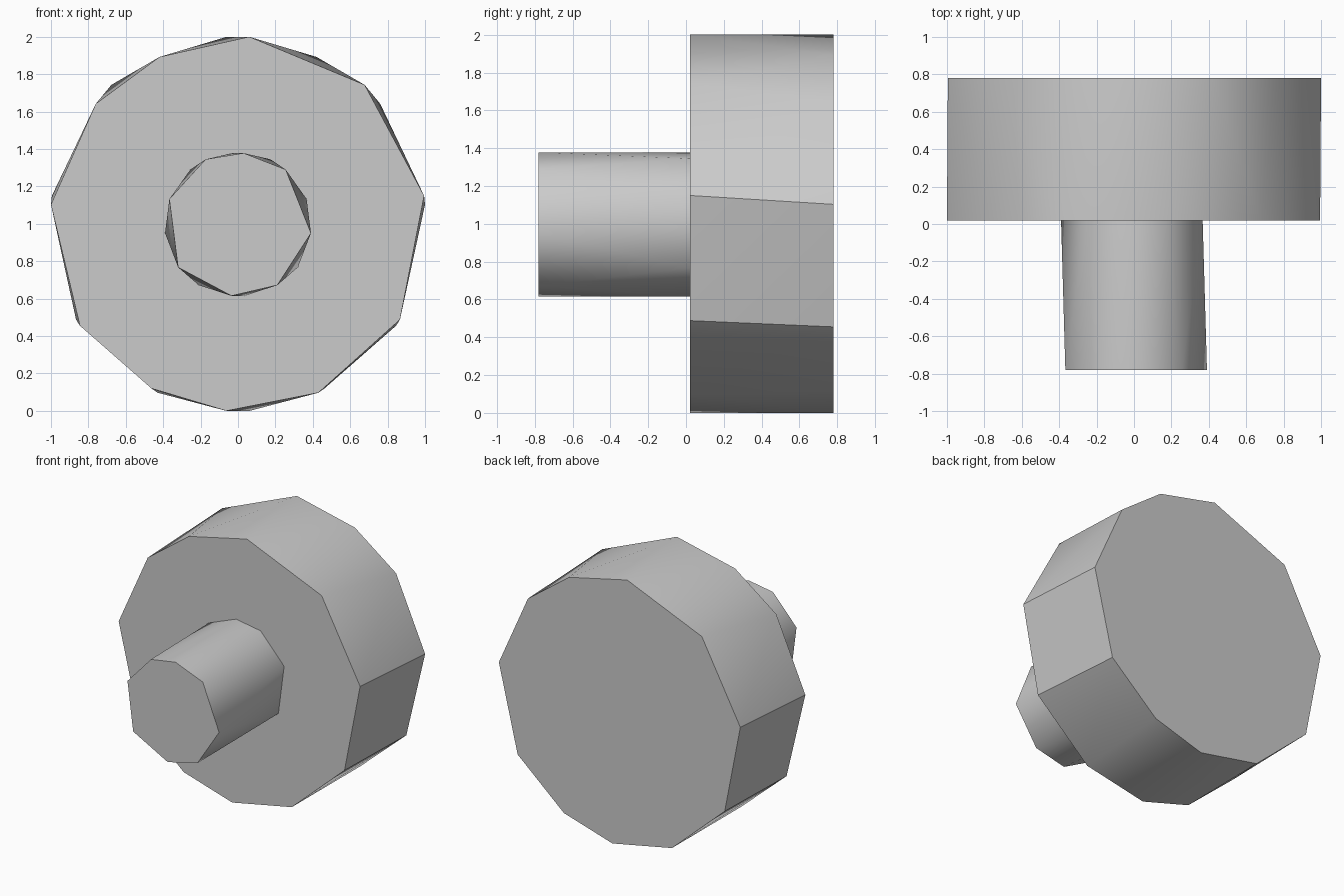
import bpy
import bmesh
import math

cube = bpy.data.objects.get("Cube")
if cube:
    bpy.data.objects.remove(cube, do_unlink=True)

grey = bpy.data.materials.new("plain grey")
grey.use_nodes = True
colour = (0.6, 0.6, 0.6, 1.0)
grey.diffuse_color = colour
grey.node_tree.nodes["Principled BSDF"].inputs["Base Color"].default_value = colour


def faceted_drum(name, outline, y_front, y_back):
    """Hull between an uneven outline and its mirror image at the back."""
    bm = bmesh.new()
    for x, z in outline:
        bm.verts.new((x, y_front, z))
        bm.verts.new((-x, y_back, z))
    bmesh.ops.convex_hull(bm, input=bm.verts[:])
    # Merge the flat end caps into single faces
    bmesh.ops.dissolve_limit(bm, angle_limit=math.radians(0.3),
                             verts=bm.verts[:], edges=bm.edges[:])
    bmesh.ops.recalc_face_normals(bm, faces=bm.faces[:])
    mesh = bpy.data.meshes.new(name)
    bm.to_mesh(mesh)
    bm.free()
    mesh.materials.append(grey)
    obj = bpy.data.objects.new(name, mesh)
    bpy.context.collection.objects.link(obj)
    bpy.ops.object.select_all(action='DESELECT')
    obj.select_set(True)
    bpy.context.view_layer.objects.active = obj
    bpy.ops.object.shade_smooth_by_angle(angle=math.radians(30))
    return obj


# Wide eleven-sided disc
faceted_drum("wide_disc", [
    (0.06, 2.0), (0.677, 1.743), (0.995, 1.15), (0.866, 0.488),
    (0.43, 0.097), (-0.062, 0.0), (-0.463, 0.12), (-0.845, 0.455),
    (-1.0, 1.103), (-0.76, 1.642), (-0.42, 1.892)], 0.02, 0.78)

# Narrow eight-sided stem on the front
faceted_drum("front_stem", [
    (0.03, 1.378), (0.255, 1.29), (0.39, 0.95), (0.21, 0.672),
    (-0.035, 0.615), (-0.32, 0.767), (-0.367, 1.132), (-0.173, 1.345)], -0.78, 0.02)
